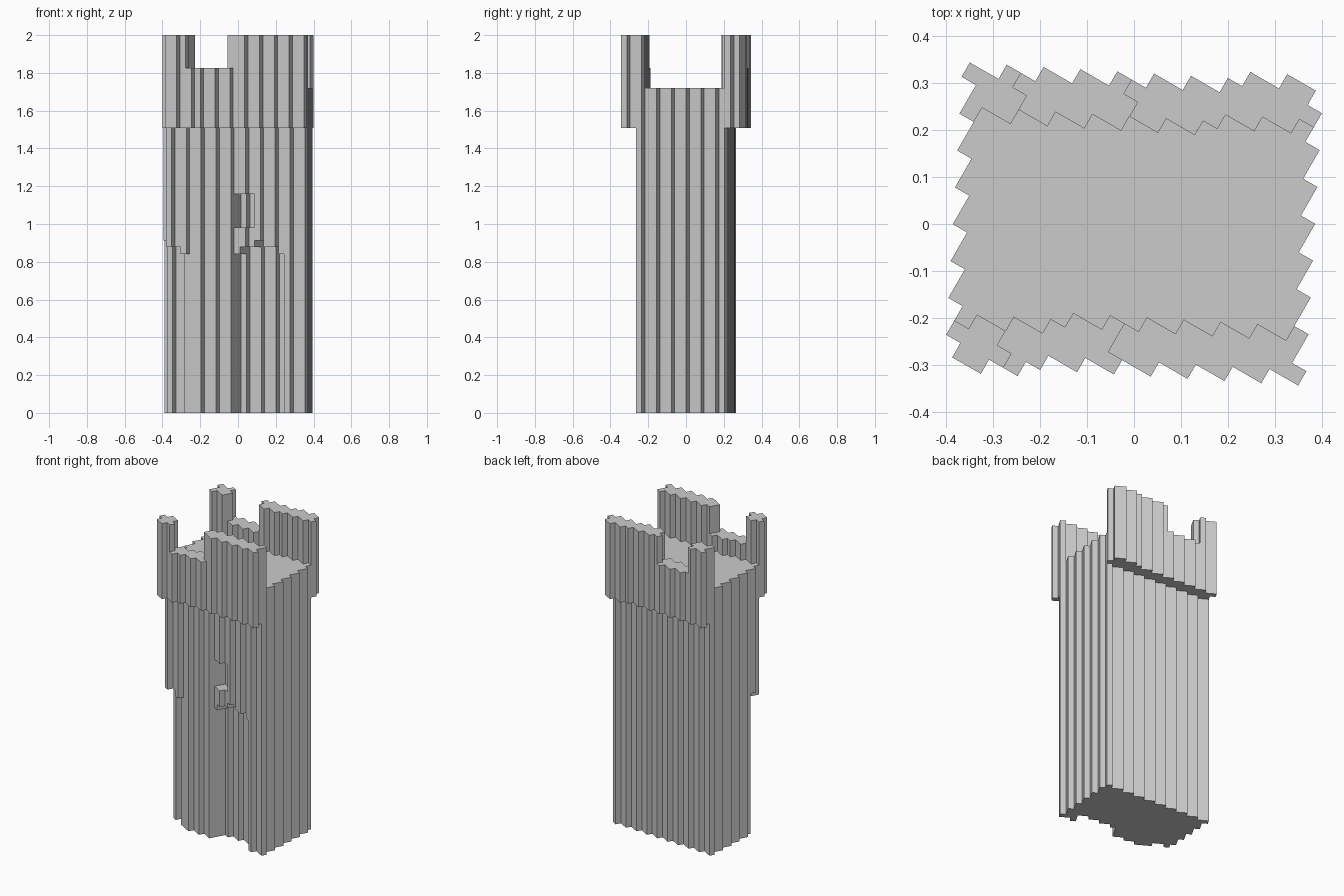
import bpy, bmesh, math

if "Cube" in bpy.data.objects:
    bpy.data.objects.remove(bpy.data.objects["Cube"])

S = 2 / 57                      # block size
CO, SI = math.cos(math.pi / 6), 0.5


def point(i, j, k):
    """Block grid, turned 30 degrees, to model space (centred on 13.5, -3.5)."""
    a, b = i - 13.5, j + 3.5
    return (S * (CO * a + SI * b), S * (-SI * a + CO * b), S * k)


# Stair-stepped outline of the crown, one top and bottom per grid column
def top(i):
    if i < 14:
        return i // 2
    if i < 20:
        return (7, 8, 8, 9, 9, 8)[i - 14]
    return 6 - 2 * (i - 20)


def bottom(i):
    return -7 - top(26 - i)


plan = [(i, j) for i in range(27) for j in range(bottom(i), top(i))]


def in_body(i, j):
    return -5 - (25 - i) // 2 <= j <= -3 + (i - 1) // 2


def in_back_strip(i, j):
    return i < 20 and j >= (7 if i == 19 else top(i) - 3)


def in_front_strip(i, j):
    return in_back_strip(26 - i, -8 - j)


# Shallow recesses in the front wall
def in_recess(i, j):
    return j < -3 - (24 - i) // 2


def carved(i, j, k):
    if i <= 9:
        if i == 9:
            return j <= -13 and k < 24
        return in_recess(i, j) and k < (26 if i < 7 else 25)
    if 16 <= i <= 22 and in_recess(i, j):
        if k < (24 if i in (16, 22) else 26 if i == 19 else 25):
            return True
        return i <= 18 and 28 <= k < 33      # window niche
    return False


def back_height(i, j):
    tall = i < 3 or (i == 3 and j < 0) or i >= 10 or (i == 9 and j >= 3)
    return 57 if tall else 52


def front_height(i, j):
    tall = (i < 10 or (i == 10 and j < -14) or i >= 17
            or (i == 16 and j >= -11))
    return 57 if tall else 52


# Sort all blocks into parts
parts = {"tower_body": set(), "roof_floor": set(),
         "back_battlement": set(), "front_battlement": set()}
for i, j in plan:
    if in_body(i, j):
        parts["tower_body"] |= {(i, j, k) for k in range(43)
                                if not carved(i, j, k)}
    if in_back_strip(i, j):
        name, h = "back_battlement", back_height(i, j)
    elif in_front_strip(i, j):
        name, h = "front_battlement", front_height(i, j)
    else:
        name, h = "roof_floor", 49
    parts[name] |= {(i, j, k) for k in range(43, h)}
solid = set().union(*parts.values())

stone = bpy.data.materials.new("grey stone")
stone.diffuse_color = (0.6, 0.6, 0.6, 1)
stone.use_nodes = True
stone.node_tree.nodes["Principled BSDF"].inputs["Base Color"].default_value = stone.diffuse_color

# Outward-wound corners for each block side
SIDES = {
    (1, 0, 0): ((1, 0, 0), (1, 1, 0), (1, 1, 1), (1, 0, 1)),
    (-1, 0, 0): ((0, 0, 0), (0, 0, 1), (0, 1, 1), (0, 1, 0)),
    (0, 1, 0): ((0, 1, 0), (0, 1, 1), (1, 1, 1), (1, 1, 0)),
    (0, -1, 0): ((0, 0, 0), (1, 0, 0), (1, 0, 1), (0, 0, 1)),
    (0, 0, 1): ((0, 0, 1), (1, 0, 1), (1, 1, 1), (0, 1, 1)),
    (0, 0, -1): ((0, 0, 0), (0, 1, 0), (1, 1, 0), (1, 0, 0)),
}


def build(name, blocks):
    """Make the visible skin of a set of blocks, merged into flat faces."""
    bm = bmesh.new()
    verts = {}
    for i, j, k in sorted(blocks):
        for (di, dj, dk), corners in SIDES.items():
            if (i + di, j + dj, k + dk) in solid:
                continue
            face = []
            for a, b, c in corners:
                key = (i + a, j + b, k + c)
                if key not in verts:
                    verts[key] = bm.verts.new(point(*key))
                face.append(verts[key])
            bm.faces.new(face)
    bmesh.ops.dissolve_limit(bm, angle_limit=0.01,
                             verts=bm.verts[:], edges=bm.edges[:])
    mesh = bpy.data.meshes.new(name)
    bm.to_mesh(mesh)
    bm.free()
    mesh.materials.append(stone)
    bpy.context.collection.objects.link(bpy.data.objects.new(name, mesh))


for part, blocks in parts.items():
    build(part, blocks)
